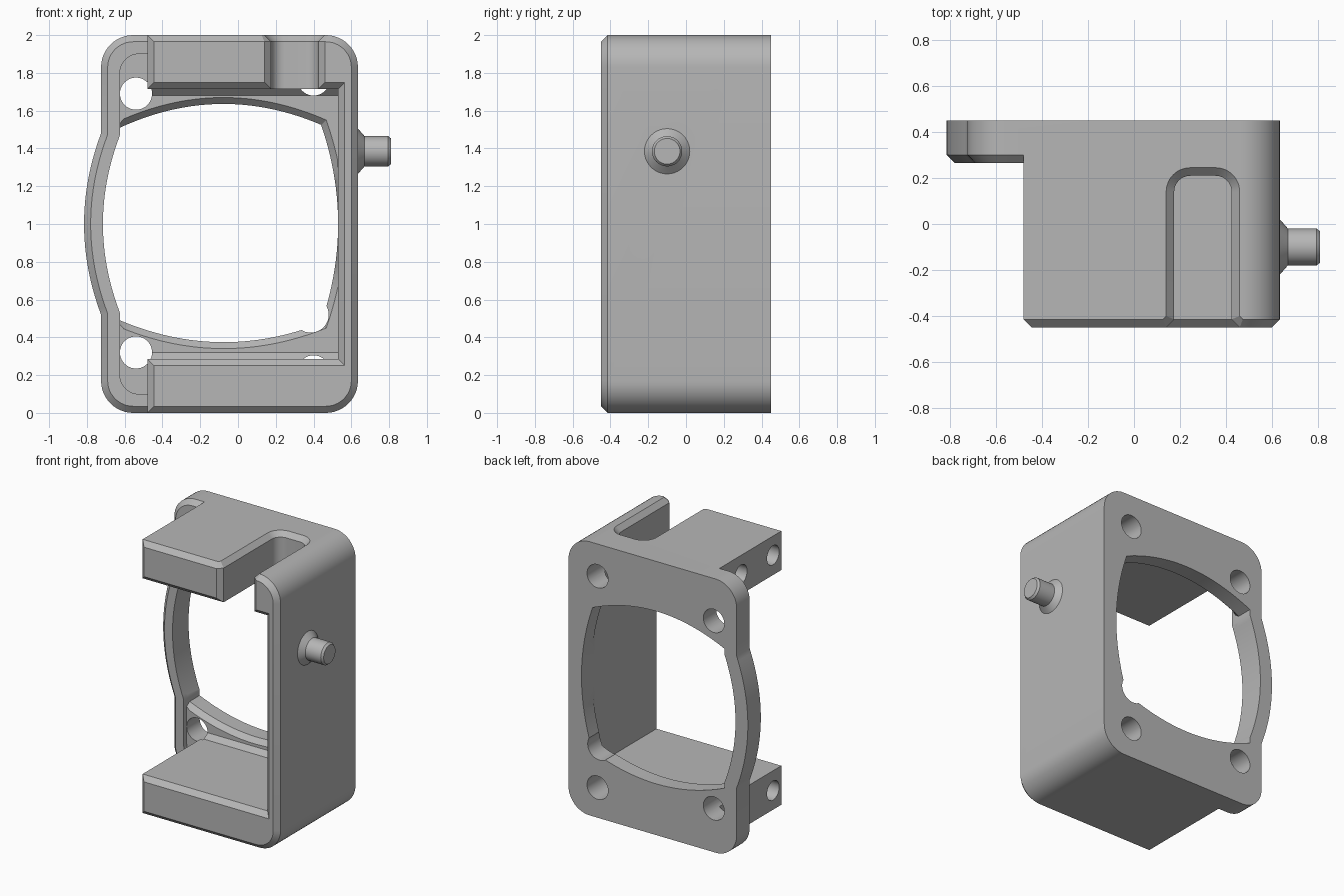
import bpy, bmesh
from math import sin, cos, radians, pi
from mathutils import Vector

cube = bpy.data.objects.get("Cube")
if cube:
    bpy.data.objects.remove(cube, do_unlink=True)

grey = bpy.data.materials.new("plain_grey")
grey.use_nodes = True
colour = (0.47, 0.47, 0.47, 1)
grey.diffuse_color = colour
grey.node_tree.nodes["Principled BSDF"].inputs["Base Color"].default_value = colour

BEVEL = 0.035


def arc(cx, cy, r, start, end, n=12):
    angles = [radians(start + (end - start) * i / n) for i in range(n + 1)]
    return [(cx + r * cos(a), cy + r * sin(a)) for a in angles]


def circle(cx, cy, r, n=40):
    return arc(cx, cy, r, 0, 360, n)[:-1]


def bow(p, q, sag, n=32):
    """Shallow curve from p to q, swelling to the right of travel."""
    p, q = Vector(p), Vector(q)
    d = q - p
    out = Vector((d.y, -d.x)).normalized()
    return [tuple(p + d * t + out * 4 * sag * t * (1 - t))
            for t in (i / n for i in range(n + 1))]


def offset(points, dist):
    """Mitred outward offset of a counter-clockwise outline."""
    result = []
    for i, point in enumerate(points):
        p = Vector(point)
        a = (p - Vector(points[i - 1])).normalized()
        b = (Vector(points[(i + 1) % len(points)]) - p).normalized()
        na, nb = Vector((a.y, -a.x)), Vector((b.y, -b.x))
        result.append(tuple(p + (na + nb) * dist / (1 + na.dot(nb))))
    return result


def loft(name, axis, rings):
    """Solid through matching outlines placed along one axis."""
    place = {"x": lambda u, v, d: (d, u, v),
             "y": lambda u, v, d: (u, d, v),
             "z": lambda u, v, d: (u, v, d)}[axis]
    bm = bmesh.new()
    loops = [[bm.verts.new(place(u, v, d)) for u, v in pts] for d, pts in rings]
    for low, high in zip(loops, loops[1:]):
        for i in range(len(low)):
            j = (i + 1) % len(low)
            bm.faces.new((low[i], low[j], high[j], high[i]))
    bm.faces.new(loops[0])
    bm.faces.new(loops[-1])
    bmesh.ops.recalc_face_normals(bm, faces=bm.faces)
    mesh = bpy.data.meshes.new(name)
    bm.to_mesh(mesh)
    bm.free()
    mesh.materials.append(grey)
    obj = bpy.data.objects.new(name, mesh)
    bpy.context.collection.objects.link(obj)
    return obj


def combine(target, tool, operation="DIFFERENCE"):
    mod = target.modifiers.new("combine", "BOOLEAN")
    mod.operation = operation
    mod.solver = "EXACT"
    mod.object = tool
    bpy.context.view_layer.objects.active = target
    bpy.ops.object.modifier_apply(modifier=mod.name)
    bpy.data.objects.remove(tool, do_unlink=True)


# Rear flange with rounded corners and a bulging left edge
R, RIGHT, LEFT, END = 0.17, 0.635, -0.725, -0.48
right_corners = (arc(RIGHT - R, R, R, 270, 360) + arc(RIGHT - R, 2 - R, R, 0, 90))
flange = (right_corners + arc(LEFT + R, 2 - R, R, 90, 180)
          + bow((LEFT, 1.48), (LEFT, 0.52), 0.09)
          + arc(LEFT + R, R, R, 180, 270))
bracket = loft("motor_bracket", "y", [
    (0.265, offset(flange, -BEVEL)), (0.30, flange), (0.45, flange)])

# Box-shaped housing in front of the flange
housing = right_corners + [(END, 2), (END, 0)]
combine(bracket, loft("housing", "y", [
    (-0.45, offset(housing, -BEVEL)), (-0.415, housing), (0.40, housing)]), "UNION")

# Inner cavity with bevelled mouth and bevelled floor edges
cavity = [(-0.625, 0.285), (0.53, 0.285), (0.53, 1.715), (-0.625, 1.715)]
floor = [(x, z + (BEVEL if z < 1 else -BEVEL)) for x, z in cavity]
combine(bracket, loft("cavity", "y", [
    (-0.46, offset(cavity, 0.045)), (-0.415, cavity), (0.265, cavity), (0.30, floor)]))

# Shallow recess behind the raised rim on the left
recess = ([(END, 0.1), (END, 1.9)] + arc(-0.525, 1.8, 0.1, 90, 180)
          + arc(-0.525, 0.2, 0.1, 180, 270))
combine(bracket, loft("recess", "y", [(0.2, recess), (0.30, recess)]))

# Bowed central opening with a bevel on its front edge
left_bow = bow((-0.625, 1.47), (-0.625, 0.53), 0.09)
opening = (bow((-0.625, 0.49), (0.44, 0.475), 0.108)
           + bow((0.44, 0.475), (0.44, 1.525), 0.09)[1:]
           + bow((0.44, 1.525), (-0.625, 1.51), 0.118)[1:] + left_bow)
wide = [(min(max(x, -0.625), 0.529), z) if p[0] > -0.6 else
        (p[0], z if abs(p[1] - 1) > 0.48 else p[1])
        for p, (x, z) in zip(opening, offset(opening, BEVEL))]
combine(bracket, loft("opening", "y", [(0.299, wide), (0.335, opening), (0.5, opening)]))
side = left_bow + [(-0.55, 0.53), (-0.55, 1.47)]
combine(bracket, loft("side_opening", "y", [(0.2, side), (0.5, side)]))

# Round wire notch and four screw holes through the flange
for x, z, r in ((0.385, 0.52, 0.095), (-0.54, 1.69, 0.085), (-0.54, 0.32, 0.085),
                (0.4, 1.765, 0.085), (0.4, 0.22, 0.085)):
    ring = circle(x, z, r)
    combine(bracket, loft("hole", "y", [(0.25, ring), (0.5, ring)]))

# Slot in the top wall, bevelled along its edges
slot = ([(0.13, -0.46), (0.47, -0.46), (0.425, -0.415)]
        + arc(0.355, 0.14, 0.07, 0, 90) + arc(0.245, 0.14, 0.07, 90, 180)
        + [(0.175, -0.415)])
combine(bracket, loft("slot", "z", [
    (1.6, slot), (1.965, slot), (2.01, offset(slot, 0.045))]))

# Blind holes in the ends of the top and bottom walls
for z in (0.14, 1.86):
    for y in (-0.32, 0.05):
        ring = circle(y, z, 0.07)
        combine(bracket, loft("blind_hole", "x", [(-0.6, ring), (-0.05, ring)]))

# Pin with a flared base on the right wall
pin = [(0.6, 0.12), (0.635, 0.12), (0.67, 0.08), (0.795, 0.08), (0.81, 0.068)]
combine(bracket, loft("pin", "x", [(x, circle(-0.1, 1.385, r)) for x, r in pin]), "UNION")

bpy.ops.object.select_all(action="DESELECT")
bracket.select_set(True)
bpy.context.view_layer.objects.active = bracket
bpy.ops.object.shade_smooth_by_angle(angle=radians(25))
